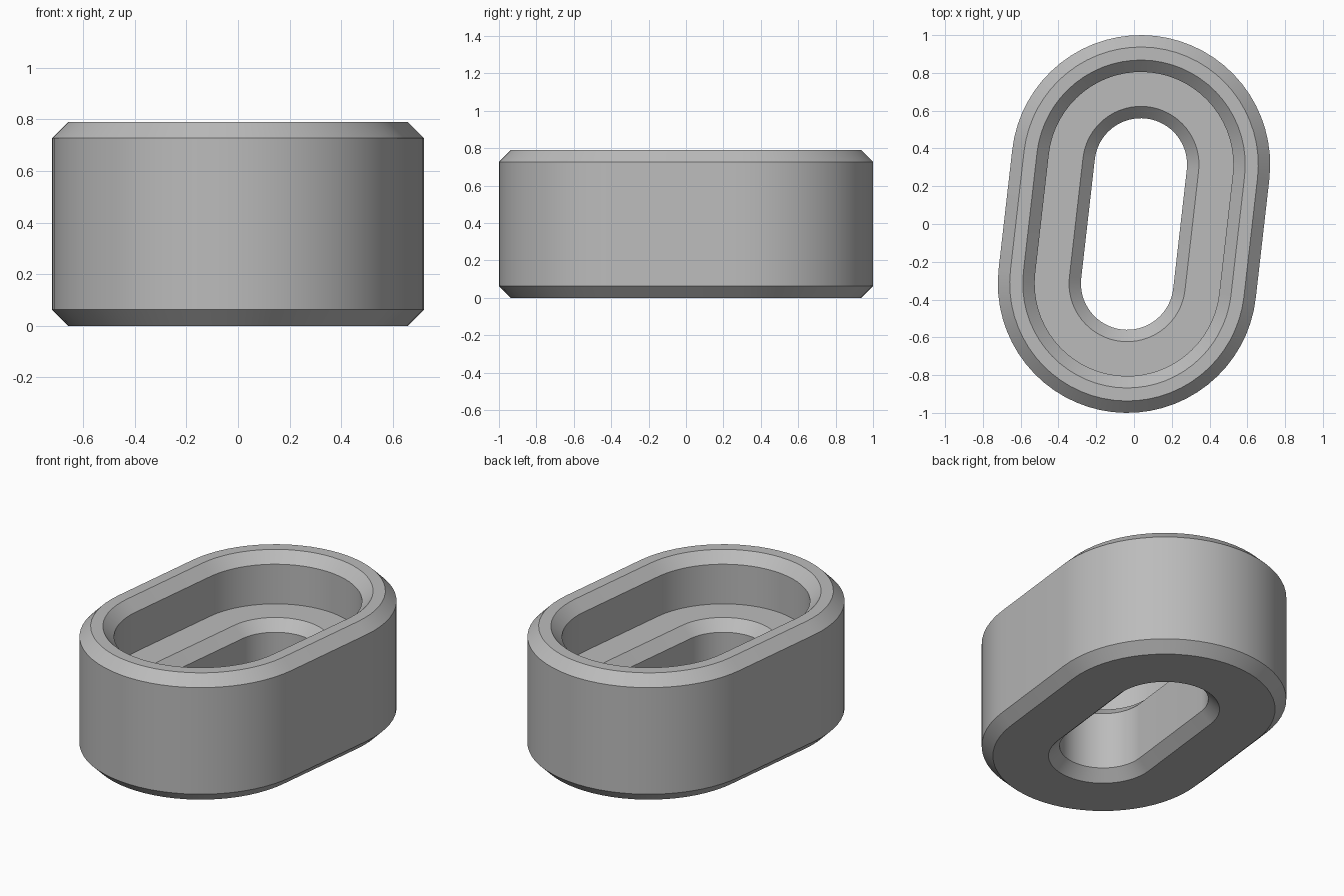
import bpy, bmesh, math
from mathutils import Vector

cube = bpy.data.objects.get("Cube")
if cube:
    bpy.data.objects.remove(cube, do_unlink=True)

HEIGHT, FLOOR, CHAMFER = 0.79, 0.48, 0.063
OUTER, POCKET, HOLE = 0.685, 0.49, 0.245
END = Vector((0.036, 0.315))   # centre of one rounded end
STEPS = 32                     # segments per rounded end

# Closed wall section: (offset from the centre line, height)
section = [
    (OUTER - CHAMFER, 0), (OUTER, CHAMFER),
    (OUTER, HEIGHT - CHAMFER), (OUTER - CHAMFER, HEIGHT),
    (POCKET + CHAMFER, HEIGHT), (POCKET, HEIGHT - CHAMFER),
    (POCKET, FLOOR), (HOLE + CHAMFER, FLOOR),
    (HOLE, FLOOR - CHAMFER), (HOLE, CHAMFER), (HOLE + CHAMFER, 0),
]


def slot_outline(radius):
    """Points round a tilted slot: two half circles joined by straight sides."""
    start = math.atan2(END.y, END.x) - math.pi / 2
    points = []
    for end in (0, 1):
        centre = END if end == 0 else -END
        for i in range(STEPS + 1):
            a = start + math.pi * (end + i / STEPS)
            points.append(centre + radius * Vector((math.cos(a), math.sin(a))))
    return points


# Sweep the section round the slot
bm = bmesh.new()
loops = [[bm.verts.new((p.x, p.y, z)) for p in slot_outline(r)] for r, z in section]
for k, lower in enumerate(loops):
    upper = loops[(k + 1) % len(loops)]
    for i in range(len(lower)):
        j = (i + 1) % len(lower)
        bm.faces.new((lower[i], lower[j], upper[j], upper[i]))
bmesh.ops.recalc_face_normals(bm, faces=bm.faces)
mesh = bpy.data.meshes.new("slotted_bushing")
bm.to_mesh(mesh)
bm.free()

# Plain grey material
grey = bpy.data.materials.new("plain_grey")
grey.use_nodes = True
colour = (0.5, 0.5, 0.5, 1)
grey.diffuse_color = colour
grey.node_tree.nodes["Principled BSDF"].inputs["Base Color"].default_value = colour
mesh.materials.append(grey)

bushing = bpy.data.objects.new("slotted_bushing", mesh)
bpy.context.collection.objects.link(bushing)
bpy.ops.object.select_all(action="DESELECT")
bushing.select_set(True)
bpy.context.view_layer.objects.active = bushing
bpy.ops.object.shade_smooth_by_angle(angle=math.radians(30))
